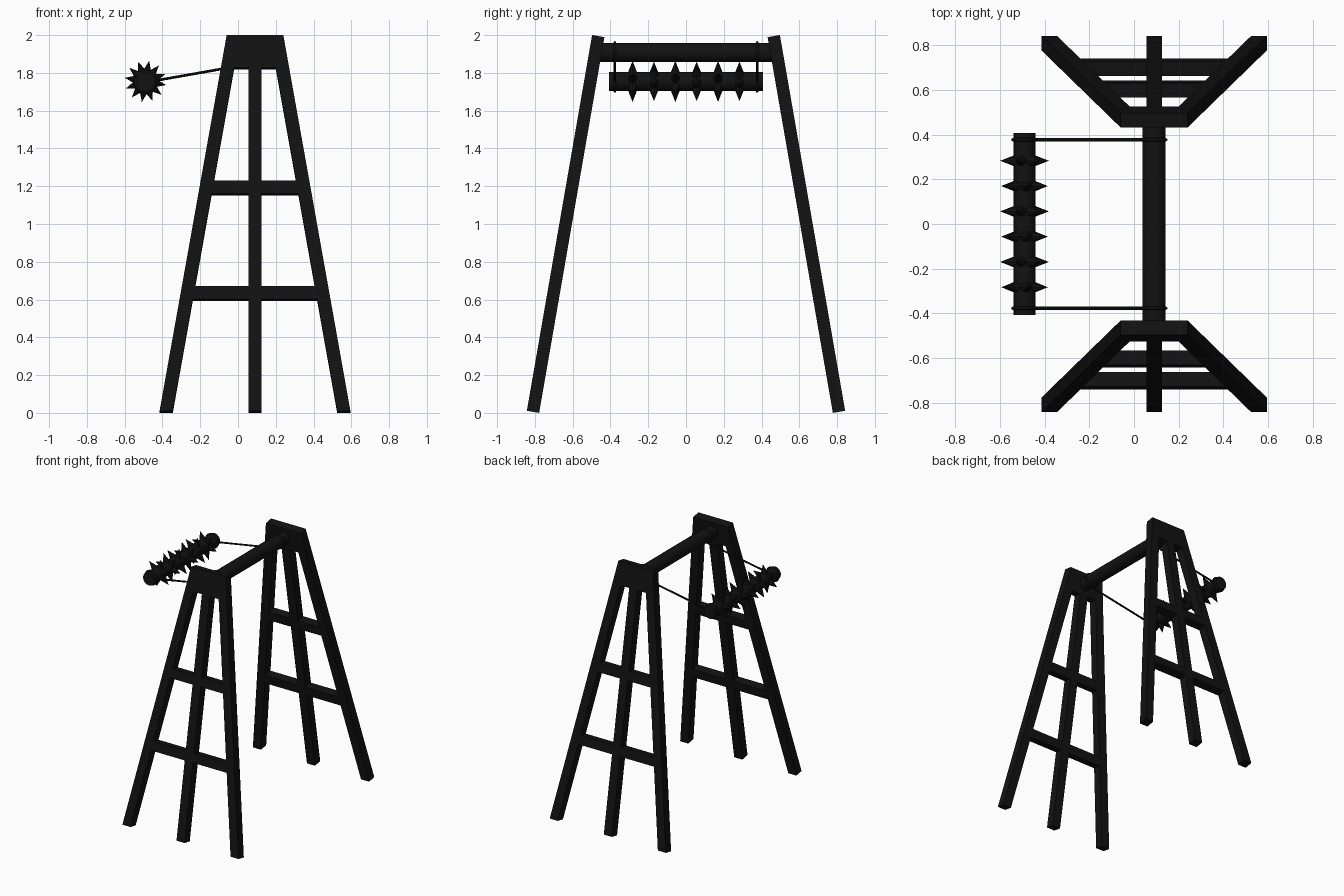
import bpy, bmesh, math
from mathutils import Vector, Matrix

if "Cube" in bpy.data.objects:
    bpy.data.objects.remove(bpy.data.objects["Cube"])

CX = 0.09                      # centre line of the stand
TILT = math.radians(9.85)
T = 0.033                      # half thickness of the timber
H = 2.019                      # slanted height of each end frame
LOG = Vector((-0.49, 0, 1.755))
BEAM = Vector((CX, 0, 1.908))

dark = bpy.data.materials.new("dark_wood")
dark.diffuse_color = (0.006, 0.006, 0.006, 1)
dark.use_nodes = True
dark.node_tree.nodes["Principled BSDF"].inputs["Base Color"].default_value = dark.diffuse_color


def finish(name, bm):
    bmesh.ops.recalc_face_normals(bm, faces=bm.faces)
    me = bpy.data.meshes.new(name)
    bm.to_mesh(me)
    bm.free()
    me.materials.append(dark)
    ob = bpy.data.objects.new(name, me)
    bpy.context.collection.objects.link(ob)
    return ob


def plank(name, pts, s):
    """Extruded outline (x, distance up the slope) lying in the leaning frame."""
    up = Vector((0, -s * math.sin(TILT), math.cos(TILT)))
    n = Vector((0, math.cos(TILT), s * math.sin(TILT)))
    base = Vector((CX, s * 0.81, T * math.sin(TILT)))
    bm = bmesh.new()
    a = [bm.verts.new(base + Vector((x, 0, 0)) + up * v - n * T) for x, v in pts]
    b = [bm.verts.new(base + Vector((x, 0, 0)) + up * v + n * T) for x, v in pts]
    bm.faces.new(a)
    bm.faces.new(b[::-1])
    for i in range(len(pts)):
        j = (i + 1) % len(pts)
        bm.faces.new((a[i], a[j], b[j], b[i]))
    finish(name, bm)


def rod(name, p, q, r1, r2=None, sides=16, bm=None):
    """Cylinder or cone between two points; added to bm when one is given."""
    d = q - p
    m = Matrix.Translation((p + q) / 2) @ d.to_track_quat('Z', 'Y').to_matrix().to_4x4()
    target = bm or bmesh.new()
    bmesh.ops.create_cone(target, cap_ends=True, segments=sides, radius1=r1,
                          radius2=r1 if r2 is None else r2, depth=d.length, matrix=m)
    if bm is None:
        return finish(name, target)


def outer(v):
    return 0.505 - 0.355 * v / H


# Two leaning end frames
for s, side in ((-1, "front"), (1, "back")):
    for k, hand in ((-1, "left"), (1, "right")):
        plank(f"{side}_{hand}_leg",
              [(k * outer(0), 0), (k * (outer(0) - 0.07), 0),
               (k * (outer(H) - 0.07), H), (k * outer(H), H)], s)
    plank(f"{side}_centre_post", [(-0.035, 0), (0.035, 0), (0.035, H), (-0.035, H)], s)
    for lo, hi, tag in ((0.6, 0.67, "lower"), (1.167, 1.238, "upper")):
        a, b = outer(lo) - 0.035, outer(hi) - 0.035
        plank(f"{side}_{tag}_crossbar", [(-a, lo), (a, lo), (b, hi), (-b, hi)], s)
    v = H - 0.175
    a, b = outer(v), outer(H)
    plank(f"{side}_top_block", [(-a, v), (a, v), (b, H), (-b, H)], s)

# Top beam and swinging log
for name, c, r, half in (("top_beam", BEAM, 0.051, 0.465), ("swinging_log", LOG, 0.05, 0.408)):
    off = Vector((0, half, 0))
    ob = rod(name, c - off, c + off, r)
    for p in ob.data.polygons:
        p.use_smooth = len(p.vertices) == 4
    ob.data.set_sharp_from_angle(angle=math.radians(40))

# Rings of spikes, every second ring turned by half a step
bm = bmesh.new()
for ring in range(6):
    y = 0.283 - ring * 0.1132
    for k in range(6):
        ang = math.radians(-10 + 60 * k + 30 * (ring % 2))
        d = Vector((math.cos(ang), 0, math.sin(ang)))
        c = LOG + Vector((0, y, 0))
        rod("", c + d * 0.035, c + d * 0.111, 0.029, 0, 8, bm)
finish("log_spikes", bm)

# Ropes with a loop round the log and round the beam
for s, side in ((-1, "front"), (1, "back")):
    y = Vector((0, s * 0.377, 0))
    rod(f"{side}_rope", LOG + y + Vector((0.03, 0, 0)),
        Vector((CX + 0.005, s * 0.377, 1.853)), 0.007, sides=8)
    for c, r, tag in ((LOG, 0.053, "log"), (BEAM, 0.053, "beam")):
        bpy.ops.mesh.primitive_torus_add(location=c + y, rotation=(math.pi / 2, 0, 0),
                                         major_radius=r, minor_radius=0.007,
                                         major_segments=20, minor_segments=8)
        ob = bpy.context.object
        ob.name = f"{side}_{tag}_loop"
        ob.data.materials.append(dark)
        bpy.ops.object.shade_smooth()
